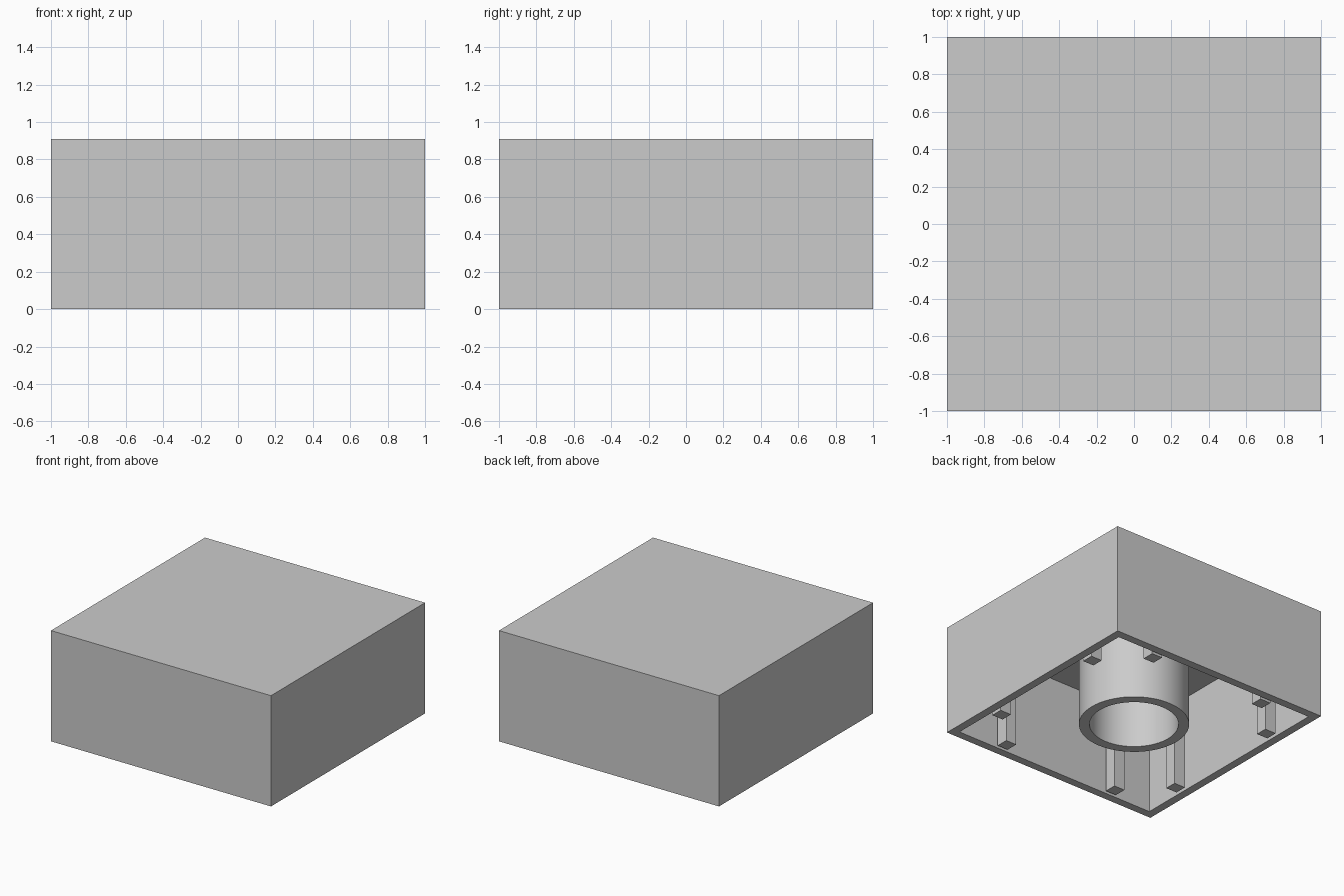
import bpy
import bmesh
from math import pi
from mathutils import Matrix, Vector

HEIGHT = 0.91
CEILING = 0.80       # underside of the top plate
WALL = 0.095
RIB_REACH = 0.1
RIB_WIDTH = 0.097
RIB_OFFSET = 0.532
TUBE_OUTER, TUBE_INNER = 0.415, 0.335

cube = bpy.data.objects.get("Cube")
if cube:
    bpy.data.objects.remove(cube, do_unlink=True)

grey = bpy.data.materials.new("light_grey")
grey.use_nodes = True
colour = (0.6, 0.6, 0.6, 1)
grey.diffuse_color = colour
grey.node_tree.nodes["Principled BSDF"].inputs["Base Color"].default_value = colour


def finish(bm, name):
    """Turn a bmesh into a named grey object."""
    bmesh.ops.recalc_face_normals(bm, faces=bm.faces)
    mesh = bpy.data.meshes.new(name)
    bm.to_mesh(mesh)
    bm.free()
    mesh.materials.append(grey)
    obj = bpy.data.objects.new(name, mesh)
    bpy.context.collection.objects.link(obj)
    return obj


def add_box(bm, size, centre, turn=0):
    matrix = (Matrix.Rotation(turn, 4, "Z") @ Matrix.Translation(centre)
              @ Matrix.Diagonal((*size, 1)))
    bmesh.ops.create_cube(bm, size=1, matrix=matrix)


# Hollow shell: the bottom face is inset and pushed up to the ceiling
bm = bmesh.new()
add_box(bm, (2, 2, HEIGHT), (0, 0, HEIGHT / 2))
bottom = min(bm.faces, key=lambda f: f.calc_center_median().z)
bmesh.ops.inset_region(bm, faces=[bottom], thickness=WALL)
ring = bmesh.ops.extrude_discrete_faces(bm, faces=[bottom])["faces"][0]
bmesh.ops.translate(bm, verts=ring.verts, vec=Vector((0, 0, CEILING)))
finish(bm, "block_shell")

# Two upright ribs on the inside of each wall
bm = bmesh.new()
for quarter in range(4):
    for side in (-1, 1):
        add_box(bm, (RIB_REACH, RIB_WIDTH, CEILING),
                (1 - WALL - RIB_REACH / 2, side * RIB_OFFSET, CEILING / 2),
                quarter * pi / 2)
finish(bm, "wall_ribs")

# Central tube: a rectangular section spun around z
bm = bmesh.new()
section = [bm.verts.new((r, 0, z)) for r, z in (
    (TUBE_INNER, CEILING), (TUBE_INNER, 0), (TUBE_OUTER, 0), (TUBE_OUTER, CEILING))]
edges = [bm.edges.new(pair) for pair in zip(section, section[1:])]
bmesh.ops.spin(bm, geom=section + edges, axis=(0, 0, 1), cent=(0, 0, 0),
               angle=2 * pi, steps=64)
bmesh.ops.remove_doubles(bm, verts=bm.verts, dist=0.0001)
tube = finish(bm, "centre_tube")
bpy.ops.object.select_all(action="DESELECT")
tube.select_set(True)
bpy.context.view_layer.objects.active = tube
bpy.ops.object.shade_smooth_by_angle()
